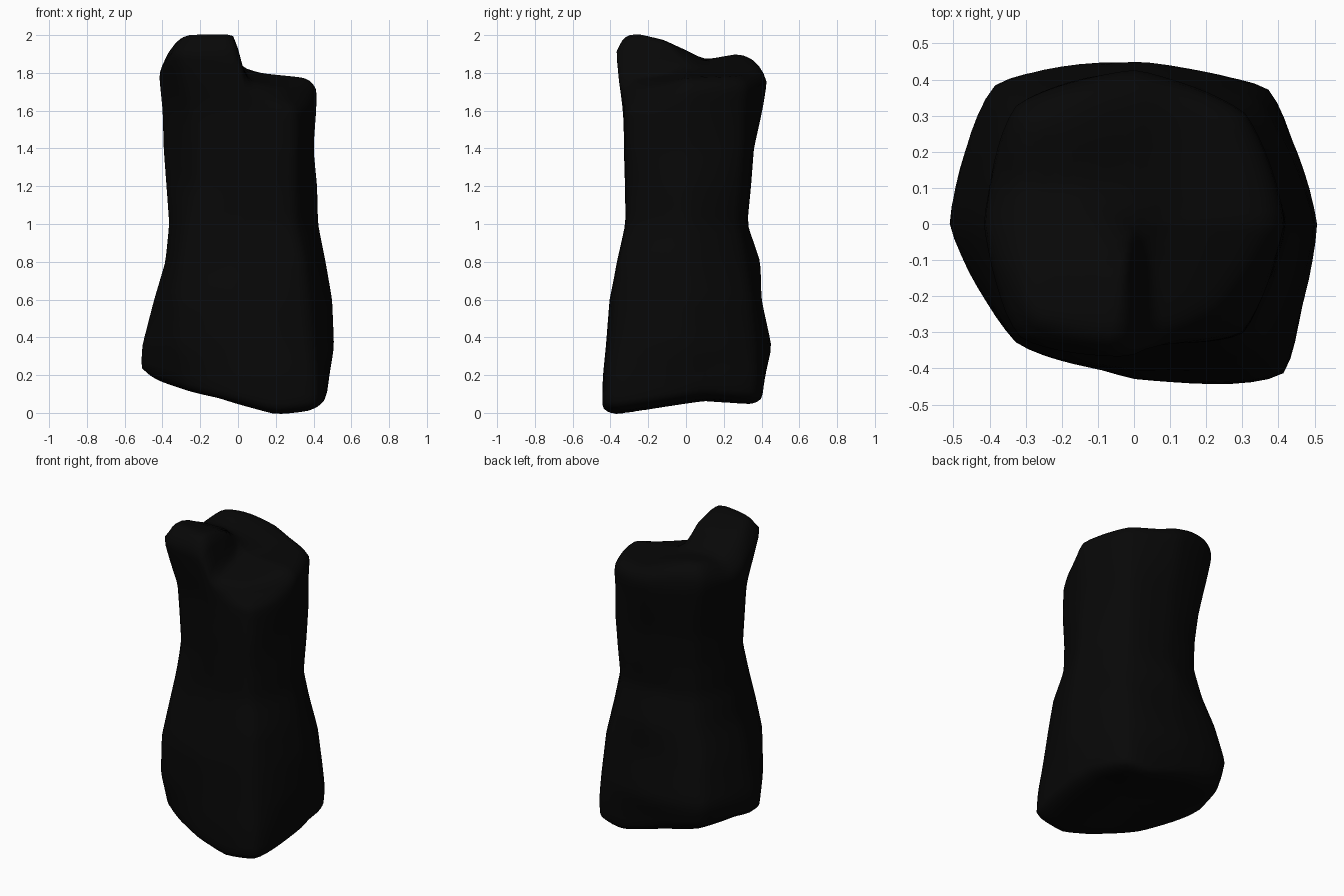
import bpy, bmesh, math

if "Cube" in bpy.data.objects:
    bpy.data.objects.remove(bpy.data.objects["Cube"])

# Radii by height: z, then E, NE, N, NW, W, SW, S, SE
LEVELS = [
    (0.05, .465, .52, .40, .46, .48, .41, .43, .59),
    (0.20, .485, .53, .42, .51, .515, .43, .43, .58),
    (0.35, .51, .515, .455, .55, .51, .465, .42, .555),
    (0.60, .50, .485, .40, .485, .445, .465, .405, .52),
    (0.80, .465, .435, .395, .41, .385, .425, .355, .49),
    (1.00, .425, .395, .325, .36, .365, .38, .315, .425),
    (1.20, .42, .415, .345, .365, .38, .34, .32, .42),
    (1.40, .40, .43, .36, .39, .395, .35, .325, .43),
    (1.60, .415, .43, .405, .435, .40, .365, .33, .425),
    (1.75, .42, .44, .43, .465, .415, .41, .355, .375),
    (1.90, .42, .44, .41, .465, .43, .45, .37, .36),
]
SEG = 64


def interp(x, pts):
    if x <= pts[0][0]:
        return pts[0][1]
    for (a, p), (b, q) in zip(pts, pts[1:]):
        if x <= b:
            return p + (q - p) * (x - a) / (b - a)
    return pts[-1][1]


def smooth(a, b, x):
    t = max(0, min(1, (x - a) / (b - a)))
    return t * t * (3 - 2 * t)


def spline(a, b, c, d, t):
    curve = b + .5 * t * (c - a + t * (2*a - 5*b + 4*c - d + t * (3*(b - c) + d - a)))
    return .6 * curve + .4 * (b + (c - b) * t)


def outline(i, z):
    """Point i of the closed cross-section at height z."""
    k, t = divmod(i * 8 / SEG, 1)
    pts = []
    for j in range(-1, 3):
        n = (int(k) + j) % 8
        r = interp(z, [(l[0], l[n + 1]) for l in LEVELS])
        pts.append((r * math.cos(n * math.pi / 4), r * math.sin(n * math.pi / 4)))
    return [spline(*(p[c] for p in pts), t) for c in (0, 1)]


def top_z(x, y):
    # tall lobe at front left, lower shelf on the right falling to the front
    left = interp(y, [(-.35, 2.0), (-.25, 2.005), (-.12, 1.975), (0, 1.92),
                      (.1, 1.87), (.27, 1.90), (.4, 1.88)])
    left -= .07 * smooth(-.28, -.45, x)
    right = 1.81 - .10 * max(0, x) - max(0, -y) * (.1 + .8 * max(0, x))
    w = smooth(-.1, .15, y)
    return left + (right - left) * smooth(-.03 - .2 * w, .05 + .1 * w, x)


def bottom_z(x, y):
    return (interp(x, [(-.5, .13), (-.1, .07), (.2, -.01), (.45, .01)])
            + interp(y, [(-.37, 0), (.1, .07), (.4, .05)]))


def lip(f, depth):
    u = max(0, (f - .8) / .2)
    return depth * (1 - math.sqrt(max(0, 1 - u * u)))


bm = bmesh.new()
rings = []


def cap_ring(f, fn, level, sign, depth):
    ring = []
    for i in range(SEG):
        x, y = (f * c for c in outline(i, level))
        ring.append(bm.verts.new((x, y, fn(x, y) + sign * lip(f, depth))))
    rings.append(ring)


# Uneven underside
CAP = [.04, .15, .27, .4, .52, .64, .76, .84, .9, .95, .985]
for f in CAP:
    cap_ring(f, bottom_z, .1, 1, .05)

# Waisted body
STEPS = 36
for s in range(STEPS + 1):
    ring = []
    for i in range(SEG):
        zb = bottom_z(*outline(i, .1)) + .05
        zt = top_z(*outline(i, 1.8)) - .08
        z = zb + (zt - zb) * s / STEPS
        ring.append(bm.verts.new((*outline(i, z), z)))
    rings.append(ring)

# Uneven top with raised lobe
for f in reversed(CAP):
    cap_ring(f, top_z, 1.8, -1, .08)

for a, b in zip(rings, rings[1:]):
    for i in range(SEG):
        j = (i + 1) % SEG
        bm.faces.new((a[i], a[j], b[j], b[i]))
bm.faces.new(rings[0][::-1])
bm.faces.new(rings[-1])
for f in bm.faces:
    f.smooth = True

mesh = bpy.data.meshes.new("rock_pillar")
bm.to_mesh(mesh)
bm.free()
rock = bpy.data.objects.new("rock_pillar", mesh)
bpy.context.collection.objects.link(rock)

mat = bpy.data.materials.new("near black stone")
mat.diffuse_color = (.0022, .0022, .0022, 1)
mat.use_nodes = True
mat.node_tree.nodes["Principled BSDF"].inputs["Base Color"].default_value = mat.diffuse_color
mesh.materials.append(mat)

# Soften the facets
mod = rock.modifiers.new("soften", 'SMOOTH')
mod.factor = .4
mod.iterations = 2
